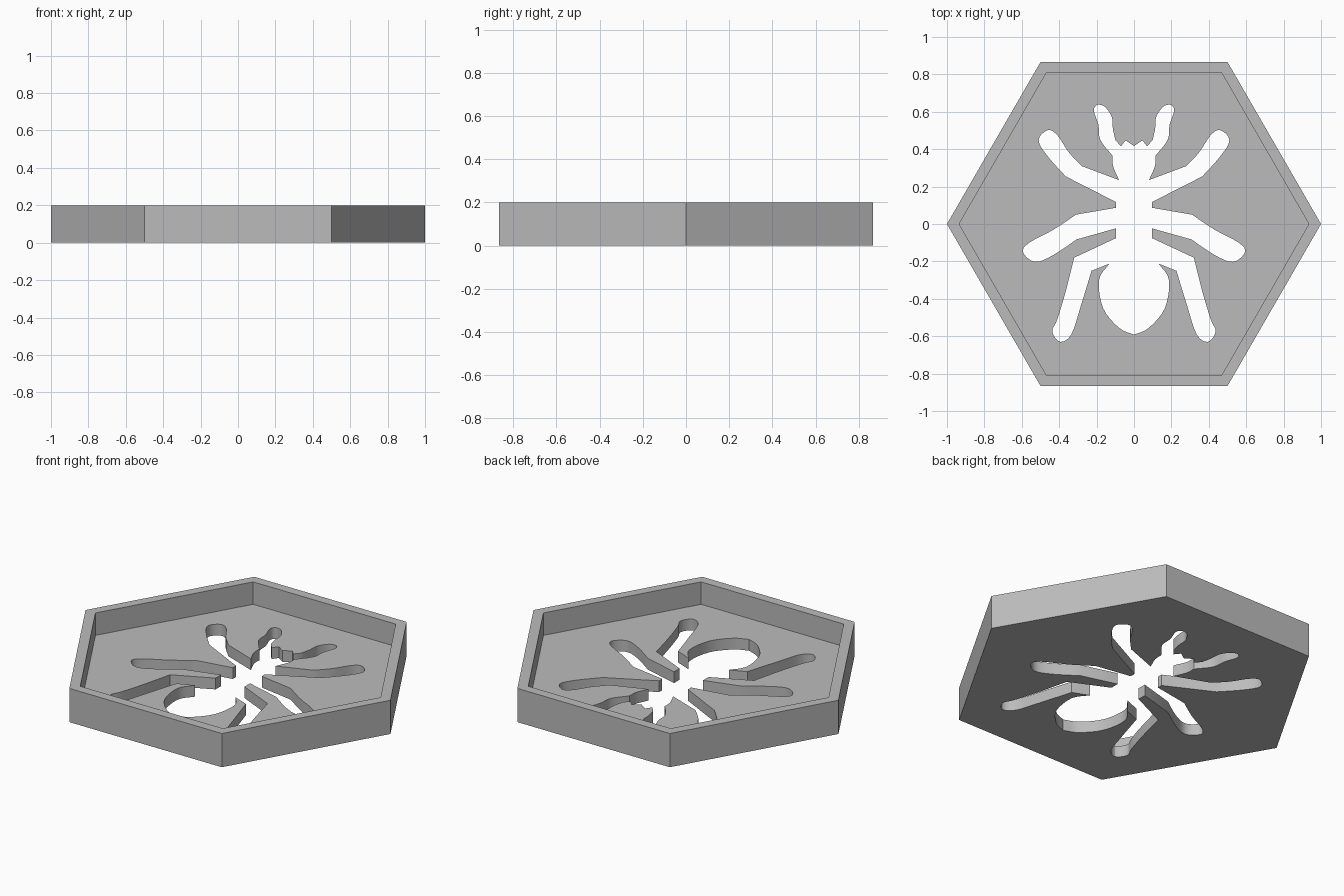
import bpy, bmesh, math
from mathutils import Vector

HEIGHT = 0.2
FLOOR = 0.067
INNER = 0.935

if "Cube" in bpy.data.objects:
    bpy.data.objects.remove(bpy.data.objects["Cube"])


def make_material(name, colour):
    mat = bpy.data.materials.new(name)
    mat.use_nodes = True
    mat.diffuse_color = colour
    mat.node_tree.nodes["Principled BSDF"].inputs["Base Color"].default_value = colour
    return mat


def make_object(name, bm, mat):
    bmesh.ops.recalc_face_normals(bm, faces=bm.faces)
    mesh = bpy.data.meshes.new(name)
    bm.to_mesh(mesh)
    bm.free()
    mesh.materials.append(mat)
    obj = bpy.data.objects.new(name, mesh)
    bpy.context.collection.objects.link(obj)
    return obj


def smooth_stroke(points, steps=4):
    """Catmull-Rom curve through the points; the last point is left out."""
    pts = [Vector(p) for p in points]
    pts = [2 * pts[0] - pts[1]] + pts + [2 * pts[-1] - pts[-2]]
    out = []
    for a, b, c, d in zip(pts, pts[1:], pts[2:], pts[3:]):
        for i in range(steps):
            t = i / steps
            out.append(b + (c - a) * t / 2
                       + (2 * a - 5 * b + 4 * c - d) * t ** 2 / 2
                       + (3 * (b - c) + d - a) * t ** 3 / 2)
    return out


def straight(points):
    return [Vector(p) for p in points]


grey = make_material("light grey", (0.5, 0.5, 0.5, 1))

# Hexagonal tray: rings lofted up the outside, over the rim, down to the floor
bm = bmesh.new()
rings = []
for radius, z in ((1, 0), (1, HEIGHT), (INNER, HEIGHT), (INNER, FLOOR)):
    angles = [math.tau * i / 6 for i in range(6)]
    rings.append([bm.verts.new((radius * math.cos(a), radius * math.sin(a), z)) for a in angles])
for low, high in zip(rings, rings[1:]):
    for i in range(6):
        j = (i + 1) % 6
        bm.faces.new((low[i], low[j], high[j], high[i]))
bm.faces.new(rings[0])
bm.faces.new(rings[-1])
tray = make_object("hexagonal_tray", bm, grey)

# Left half of the insect outline, from the jaws round to the tail
jaws = straight([(0, 0.417), (0.045, 0.447), (0.07, 0.415)])
antenna = smooth_stroke([(0.1, 0.45), (0.113, 0.51), (0.118, 0.57), (0.145, 0.615), (0.17, 0.635),
                         (0.2, 0.635), (0.215, 0.605), (0.19, 0.53), (0.18, 0.45), (0.115, 0.365)])
cheek = smooth_stroke([(0.115, 0.365), (0.112, 0.31), (0.08, 0.235)])
front_leg = straight([(0.08, 0.235)]) + smooth_stroke(
    [(0.28, 0.31), (0.35, 0.385), (0.41, 0.475), (0.46, 0.502), (0.51, 0.45),
     (0.46, 0.36), (0.33, 0.217)])
middle_leg = straight([(0.095, 0.117), (0.095, 0.087)]) + smooth_stroke(
    [(0.31, 0.05), (0.43, -0.03), (0.56, -0.1), (0.594, -0.15), (0.53, -0.202),
     (0.43, -0.165), (0.265, -0.053)])
hind_leg = straight([(0.095, -0.023), (0.095, -0.075)]) + smooth_stroke(
    [(0.32, -0.18), (0.365, -0.36), (0.41, -0.51), (0.437, -0.575), (0.395, -0.63),
     (0.335, -0.59), (0.285, -0.44), (0.227, -0.25)])
abdomen = straight([(0.227, -0.25), (0.132, -0.212)]) + smooth_stroke(
    [(0.132, -0.212), (0.187, -0.3), (0.165, -0.45), (0.08, -0.555), (0, -0.592)])[1:]
tail = straight([(0, -0.592)])

half = jaws + antenna + cheek + front_leg + middle_leg + hind_leg + abdomen + tail
mirrored = [Vector((-p.x, p.y)) for p in reversed(half[1:-1])]

# Prism that cuts the insect shape through the floor
bm = bmesh.new()
base = bm.faces.new([bm.verts.new((p.x, p.y, -0.1)) for p in half + mirrored])
extruded = bmesh.ops.extrude_face_region(bm, geom=[base])
bmesh.ops.translate(bm, vec=(0, 0, 0.4),
                    verts=[g for g in extruded["geom"] if isinstance(g, bmesh.types.BMVert)])
bmesh.ops.remove_doubles(bm, verts=bm.verts, dist=0.0005)
cutter = make_object("insect_cutter", bm, grey)
cutter.hide_render = True

# Cut the opening, then drop the helper
cut = tray.modifiers.new("insect opening", "BOOLEAN")
cut.operation = "DIFFERENCE"
cut.solver = "EXACT"
cut.object = cutter
bpy.context.view_layer.objects.active = tray
tray.select_set(True)
bpy.ops.object.modifier_apply(modifier=cut.name)
bpy.data.objects.remove(cutter)

bpy.ops.object.shade_smooth_by_angle(angle=math.radians(30))
